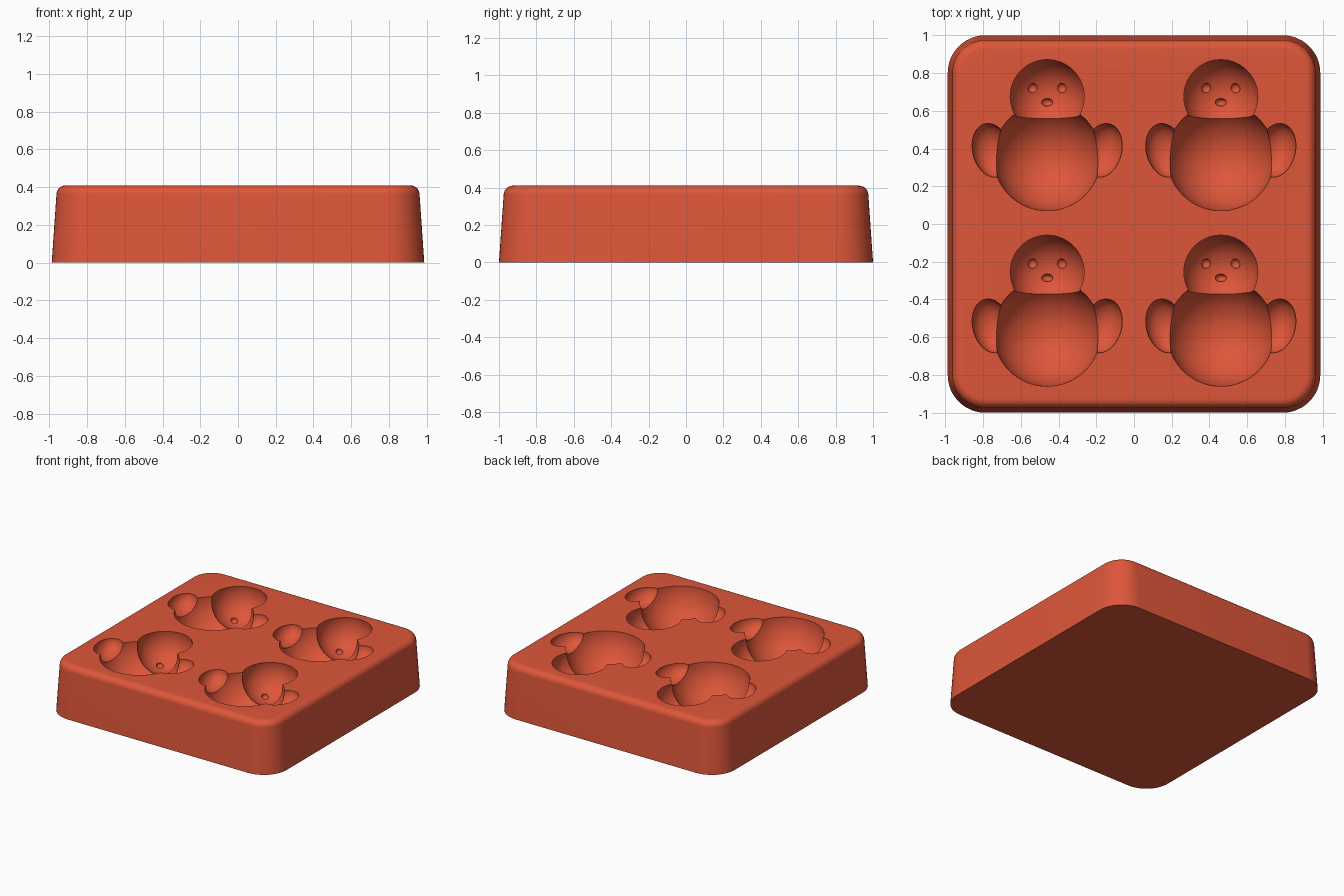
import bpy
import bmesh
from math import sin, cos, pi, radians
from mathutils import Matrix, Vector

cube = bpy.data.objects.get("Cube")
if cube:
    bpy.data.objects.remove(cube, do_unlink=True)

TOP = 0.41
red = bpy.data.materials.new("silicone_red")
red.use_nodes = True
COLOR = (0.73, 0.094, 0.042, 1)
red.diffuse_color = COLOR
red.node_tree.nodes["Principled BSDF"].inputs["Base Color"].default_value = COLOR


def make_object(name, bm):
    mesh = bpy.data.meshes.new(name)
    bmesh.ops.recalc_face_normals(bm, faces=bm.faces)
    bm.to_mesh(mesh)
    bm.free()
    mesh.materials.append(red)
    obj = bpy.data.objects.new(name, mesh)
    bpy.context.collection.objects.link(obj)
    return obj


def rounded_ring(bm, z, inset, radius=0.2, steps=12):
    """Rounded rectangle outline, shrunk by inset."""
    verts = []
    for k, (sx, sy) in enumerate([(1, 1), (-1, 1), (-1, -1), (1, -1)]):
        for i in range(steps + 1):
            a = (k + i / steps) * pi / 2
            r = radius - inset
            verts.append(bm.verts.new((sx * (0.987 - radius) + r * cos(a),
                                       sy * (1 - radius) + r * sin(a), z)))
    return verts


# Tapered block with a rounded top edge
bm = bmesh.new()
profile = [(0, 0)]
EDGE = 0.05
for i in range(9):
    a = i / 8 * pi / 2
    profile.append((TOP - EDGE + EDGE * sin(a), 0.025 + EDGE * (1 - cos(a))))
rings = [rounded_ring(bm, z, inset) for z, inset in profile]
for low, high in zip(rings, rings[1:]):
    for i in range(len(low)):
        j = (i + 1) % len(low)
        bm.faces.new((low[i], low[j], high[j], high[i]))
bm.faces.new(rings[0][::-1])
bm.faces.new(rings[-1])
block = make_object("mold_block", bm)


def carve(name, center, size, tilt=0, mirrored=False, segments=48):
    """Cut an ellipsoid from the block in each of the four figure cavities."""
    bm = bmesh.new()
    for cx in (-0.46, 0.46):
        for cy in (0.465, -0.465):
            for side in ((1, -1) if mirrored else (1,)):
                place = Vector((cx + side * center[0], cy + center[1], TOP + center[2]))
                matrix = (Matrix.Translation(place)
                          @ Matrix.Rotation(-side * tilt, 4, "Z")
                          @ Matrix.Diagonal((*size, 1)))
                bmesh.ops.create_uvsphere(bm, u_segments=segments, v_segments=segments // 2,
                                          radius=1, matrix=matrix)
    cutter = make_object(name, bm)
    cutter.hide_render = True
    mod = block.modifiers.new(name, "BOOLEAN")
    mod.operation = "DIFFERENCE"
    mod.solver = "EXACT"
    mod.object = cutter
    bpy.ops.object.modifier_apply(modifier=name)
    bpy.data.objects.remove(cutter, do_unlink=True)


bpy.ops.object.select_all(action="DESELECT")
block.select_set(True)
bpy.context.view_layer.objects.active = block

# Figure cavities: body, head, wings, then eye and beak dimples
carve("body_cavity", (0, -0.11, -0.003), (0.285, 0.285, 0.285), segments=64)
carve("head_cavity", (0, 0.21, -0.04), (0.2, 0.2, 0.2), segments=64)
carve("wing_cavities", (0.295, -0.075, -0.003), (0.1, 0.145, 0.1),
      tilt=radians(14), mirrored=True)
carve("eye_dimples", (0.077, 0.255, -0.217), (0.026, 0.026, 0.026),
      mirrored=True, segments=20)
carve("beak_dimple", (0, 0.18, -0.235), (0.03, 0.021, 0.03), segments=20)

bpy.ops.object.shade_smooth_by_angle(angle=radians(30))
